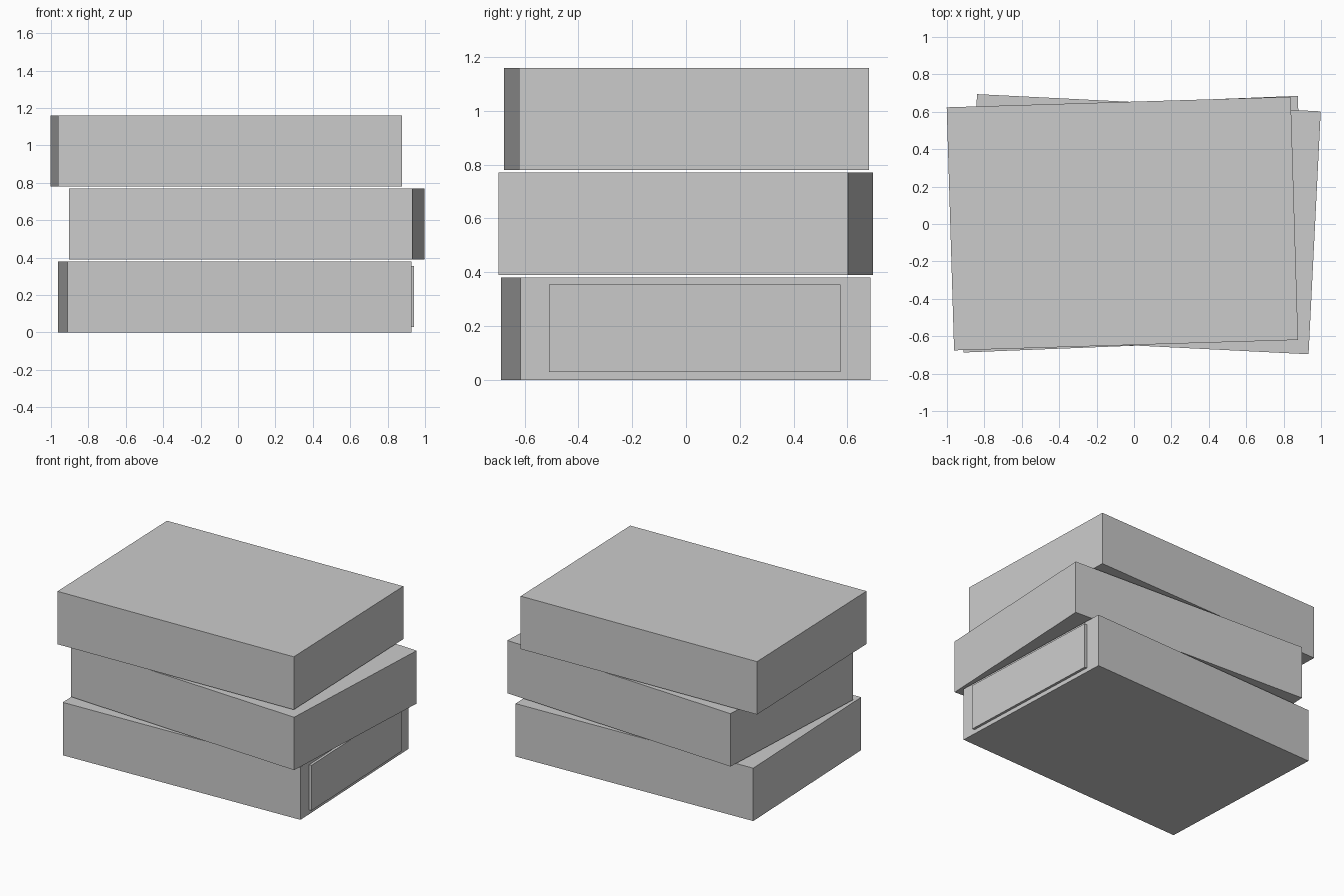
import bpy
import math
from mathutils import Matrix, Vector

if "Cube" in bpy.data.objects:
    bpy.data.objects.remove(bpy.data.objects["Cube"])

# One flat grey for the whole stack
grey = bpy.data.materials.new("light_grey")
grey.diffuse_color = (0.6, 0.6, 0.6, 1.0)
grey.use_nodes = True
grey.node_tree.nodes["Principled BSDF"].inputs["Base Color"].default_value = grey.diffuse_color

BOX = (1.84, 1.30, 0.38)   # size of every box in the stack
STEP = 0.39                # vertical spacing, leaving a thin gap


def add_block(name, size, frame, offset=(0, 0, 0)):
    """Flat-faced block, placed at an offset inside a turned frame."""
    bpy.ops.mesh.primitive_cube_add(size=1)
    ob = bpy.context.object
    ob.name = name
    ob.data.transform(Matrix.Diagonal((*size, 1)))
    ob.matrix_world = frame @ Matrix.Translation(Vector(offset))
    ob.data.materials.append(grey)
    return ob


# Stacked boxes: name, centre x, centre y, turn in degrees
stack = [
    ("bottom_box", -0.018, -0.001, 2.27),
    ("middle_box", 0.047, -0.001, -2.87),
    ("top_box", -0.062, 0.002, 1.74),
]
frames = {}
for i, (name, x, y, turn) in enumerate(stack):
    frame = (Matrix.Translation((x, y, i * STEP + BOX[2] / 2))
             @ Matrix.Rotation(math.radians(turn), 4, 'Z'))
    frames[name] = frame
    add_block(name, BOX, frame)

# Raised label plate on the right end of the bottom box
add_block("label_plate", (0.028, 1.083, 0.325), frames["bottom_box"],
          (BOX[0] / 2 + 0.004, -0.004, 0.0025))
